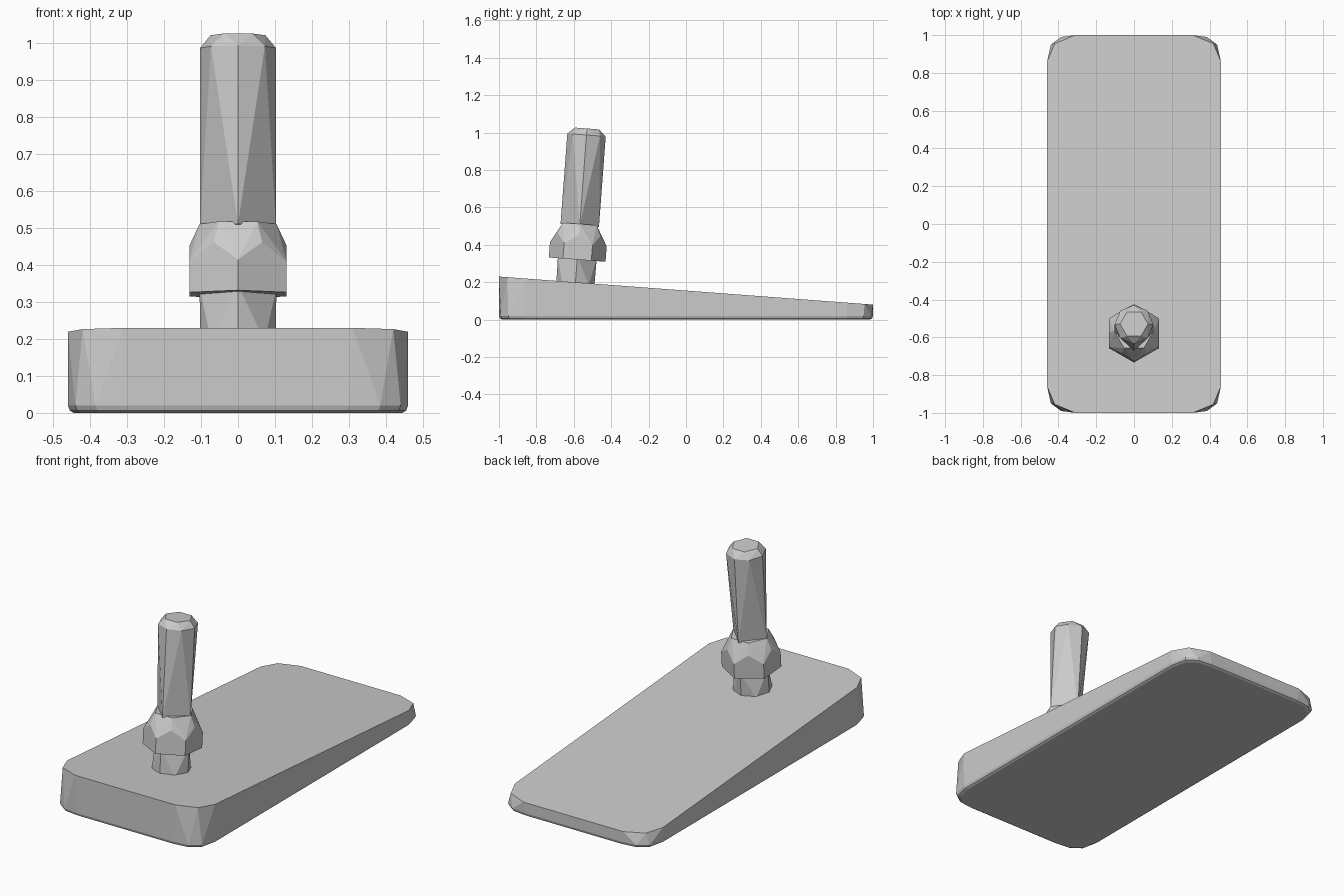
import bpy, bmesh, math
from mathutils import Matrix, Vector

if "Cube" in bpy.data.objects:
    bpy.data.objects.remove(bpy.data.objects["Cube"])

SLOPE = 0.075                       # fall of the wedge top per unit y


def hull_part(name, points, matrix=None):
    """Flat-faced convex part wrapped around a set of points."""
    bm = bmesh.new()
    for p in points:
        bm.verts.new(p)
    res = bmesh.ops.convex_hull(bm, input=bm.verts[:])
    loose = [v for v in bm.verts if not v.link_faces]
    bmesh.ops.delete(bm, geom=loose, context='VERTS')
    bmesh.ops.dissolve_limit(bm, angle_limit=math.radians(0.5),
                             verts=bm.verts[:], edges=bm.edges[:])
    bmesh.ops.recalc_face_normals(bm, faces=bm.faces[:])
    me = bpy.data.meshes.new(name)
    bm.to_mesh(me)
    bm.free()
    ob = bpy.data.objects.new(name, me)
    if matrix:
        ob.matrix_world = matrix
    bpy.context.collection.objects.link(ob)
    return ob


def ring(n, r, z, start=0.0):
    """Regular polygon of points; start angle in degrees from +x."""
    return [Vector((r * math.cos(math.radians(start + 360 * i / n)),
                    r * math.sin(math.radians(start + 360 * i / n)), z))
            for i in range(n)]


def corners(pts, height, inset=0.0):
    """Mirror one corner's outline to all four corners."""
    out = []
    for sx in (-1, 1):
        for sy in (-1, 1):
            for x, y in pts:
                px, py = sx * (x - inset), sy * (y - inset)
                out.append((px, py, height(py)))
    return out


# wedge base: coarse corners on top, rounder corners and softened edge below
low = [(0.46, 0.86), (0.44, 0.95), (0.385, 0.99), (0.30, 1.0)]
top = [(0.46, 0.86), (0.42, 0.955), (0.31, 1.0)]
base = corners(top, lambda y: 0.155 - SLOPE * y)
for inset, z in ((0.0, 0.02), (0.005, 0.006), (0.016, 0.0)):
    base += corners(low, lambda y: z, inset)
hull_part("wedge_base", base)

# peg parts stand square to the sloping top
tilt = (Matrix.Translation((0, -0.591, 0.199))
        @ Matrix.Rotation(-math.atan(SLOPE), 4, 'X'))

# short stub between base and nut
hull_part("lower_stub", ring(8, 0.102, -0.01) + ring(4, 0.104, 0.14), tilt)

# hexagonal nut with a chamfered top
nut = ring(6, 0.152, 0.122, 30) + ring(6, 0.152, 0.205, 30)
nut += ring(6, 0.131, 0.255) + ring(6, 0.104, 0.313)
hull_part("hex_nut", nut, tilt)

# upper shaft: square foot twisting into an octagon, small bevelled cap
shaft = ring(4, 0.103, 0.305) + ring(8, 0.103, 0.79) + ring(6, 0.074, 0.825)
hull_part("upper_shaft", shaft, tilt)
